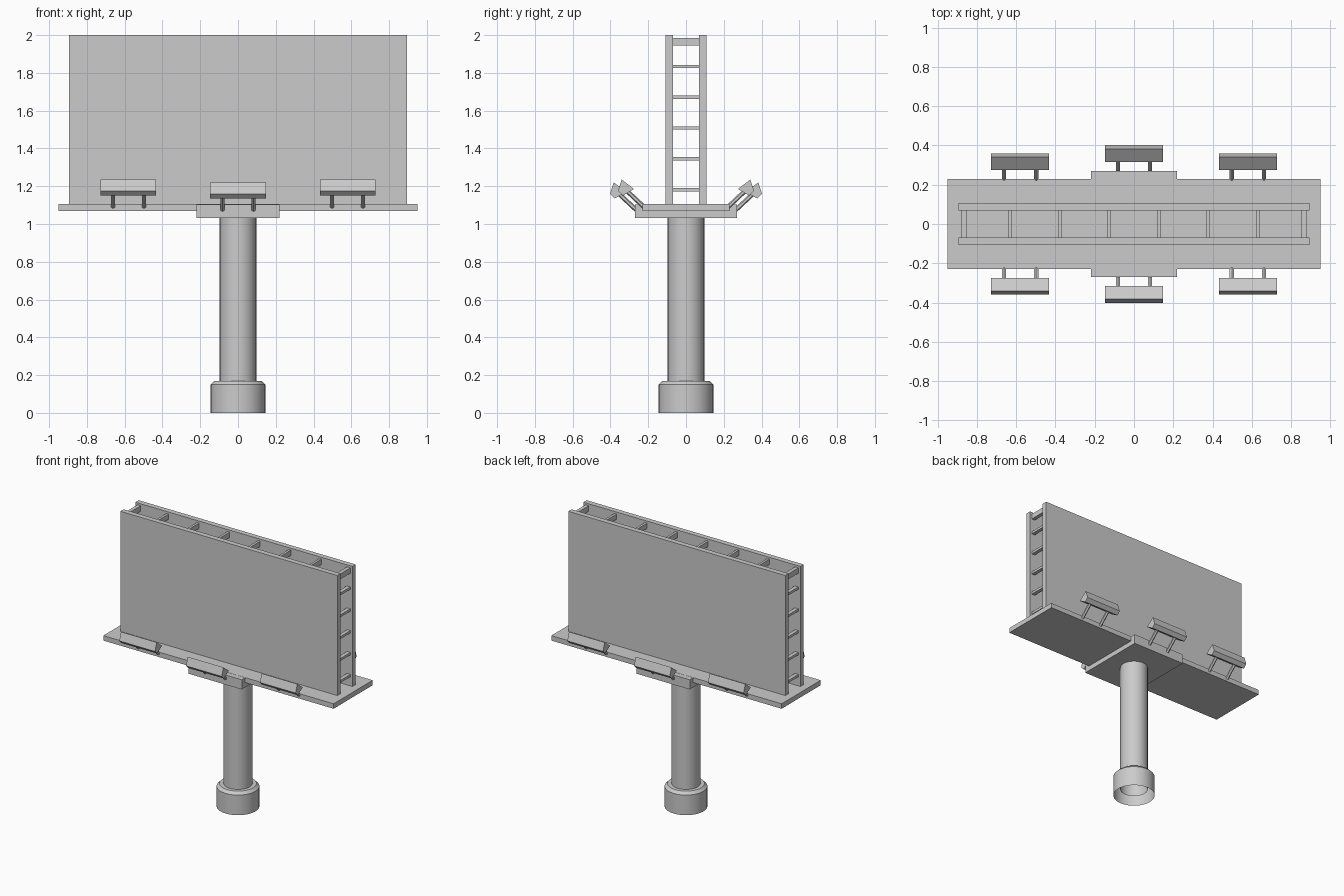
import bpy, bmesh, math
from mathutils import Vector

cube = bpy.data.objects.get("Cube")
if cube:
    bpy.data.objects.remove(cube, do_unlink=True)

# One plain painted steel colour
GREY = (0.6, 0.6, 0.6, 1)
steel = bpy.data.materials.new("grey_steel")
steel.diffuse_color = GREY
steel.use_nodes = True
steel.node_tree.nodes["Principled BSDF"].inputs["Base Color"].default_value = GREY


def finish(name, bm, smooth=False):
    bmesh.ops.recalc_face_normals(bm, faces=bm.faces)
    mesh = bpy.data.meshes.new(name)
    bm.to_mesh(mesh)
    bm.free()
    mesh.materials.append(steel)
    obj = bpy.data.objects.new(name, mesh)
    bpy.context.collection.objects.link(obj)
    if smooth:
        bpy.ops.object.select_all(action='DESELECT')
        obj.select_set(True)
        bpy.context.view_layer.objects.active = obj
        bpy.ops.object.shade_smooth_by_angle(angle=math.radians(30))
    return obj


def add_box(bm, x, y, z):
    """Add a box given its (min, max) range on each axis."""
    verts = bmesh.ops.create_cube(bm, size=1)["verts"]
    for v in verts:
        v.co = [(r[0] + r[1]) / 2 + c * (r[1] - r[0]) for r, c in zip((x, y, z), v.co)]


def box(name, x, y, z):
    bm = bmesh.new()
    add_box(bm, x, y, z)
    return finish(name, bm)


def lathe(name, profile, steps=32):
    """Spin a (radius, height) profile around the z axis."""
    bm = bmesh.new()
    verts = [bm.verts.new((r, 0, z)) for r, z in profile]
    edges = [bm.edges.new(pair) for pair in zip(verts, verts[1:])]
    bmesh.ops.spin(bm, geom=verts + edges, cent=(0, 0, 0), axis=(0, 0, 1),
                   angle=math.tau, steps=steps)
    bmesh.ops.remove_doubles(bm, verts=bm.verts, dist=0.0001)
    return finish(name, bm, smooth=True)


def prism(name, x0, x1, outline):
    """Extrude a (y, z) outline along x."""
    bm = bmesh.new()
    face = bm.faces.new([bm.verts.new((x0, y, z)) for y, z in outline])
    side = bmesh.ops.extrude_face_region(bm, geom=[face])["geom"]
    moved = [g for g in side if isinstance(g, bmesh.types.BMVert)]
    bmesh.ops.translate(bm, verts=moved, vec=(x1 - x0, 0, 0))
    return finish(name, bm)


def rod(name, start, end, radius):
    start, end = Vector(start), Vector(end)
    way = end - start
    bm = bmesh.new()
    bmesh.ops.create_cone(bm, cap_ends=True, segments=6, radius1=radius,
                          radius2=radius, depth=way.length)
    turn = way.to_track_quat('Z', 'Y')
    for v in bm.verts:
        v.co = turn @ v.co + (start + end) / 2
    return finish(name, bm)


# Open-bottomed footing and column
lathe("footing", [(0.145, 0), (0.145, 0.15), (0.125, 0.17), (0.097, 0.17)])
lathe("column", [(0.097, 0.05), (0.097, 1.04)])

# Walkway with a deeper centre block
box("walkway", (-0.95, 0.95), (-0.23, 0.23), (1.068, 1.105))
box("centre_block", (-0.22, 0.22), (-0.27, 0.27), (1.032, 1.104))

# Two display panels, back to back
box("front_panel", (-0.895, 0.895), (-0.108, -0.069), (1.1, 2))
box("back_panel", (-0.895, 0.895), (0.069, 0.108), (1.1, 2))

# Grid of cross braces holding the panels apart
braces = bmesh.new()
for i in range(8):
    end_column = i in (0, 7)
    x = (i - 3.5) * (0.247 if end_column else 0.252)
    half = 0.014 if end_column else 0.009
    for row in range(6):
        z = 1.182 + row * 0.163
        top, bottom = (1.985, 1.945) if row == 5 else (z + 0.009, z - 0.009)
        add_box(braces, (x - half, x + half), (-0.07, 0.07), (bottom, top))
finish("cross_braces", braces)

# Floodlights on paired arms along both edges
LAMP = [(0.34, 1.235), (0.275, 1.185), (0.335, 1.15), (0.36, 1.175)]
for side, sign in (("front", -1), ("back", 1)):
    for label, x, out, drop in (("right", -0.58, 0, 0), ("centre", 0, 0.042, 0.015),
                                ("left", 0.58, 0, 0)):
        name = f"{side}_{label}"
        outline = [(sign * (y + out), z - drop) for y, z in LAMP]
        prism(name + "_lamp", x - 0.147, x + 0.147, outline)
        for n, dx in enumerate((-0.082, 0.082)):
            rod(f"{name}_arm_{n + 1}",
                (x + dx, sign * (0.222 + out), 1.09 - drop),
                (x + dx, sign * (0.315 + out), 1.177 - drop), 0.012)
